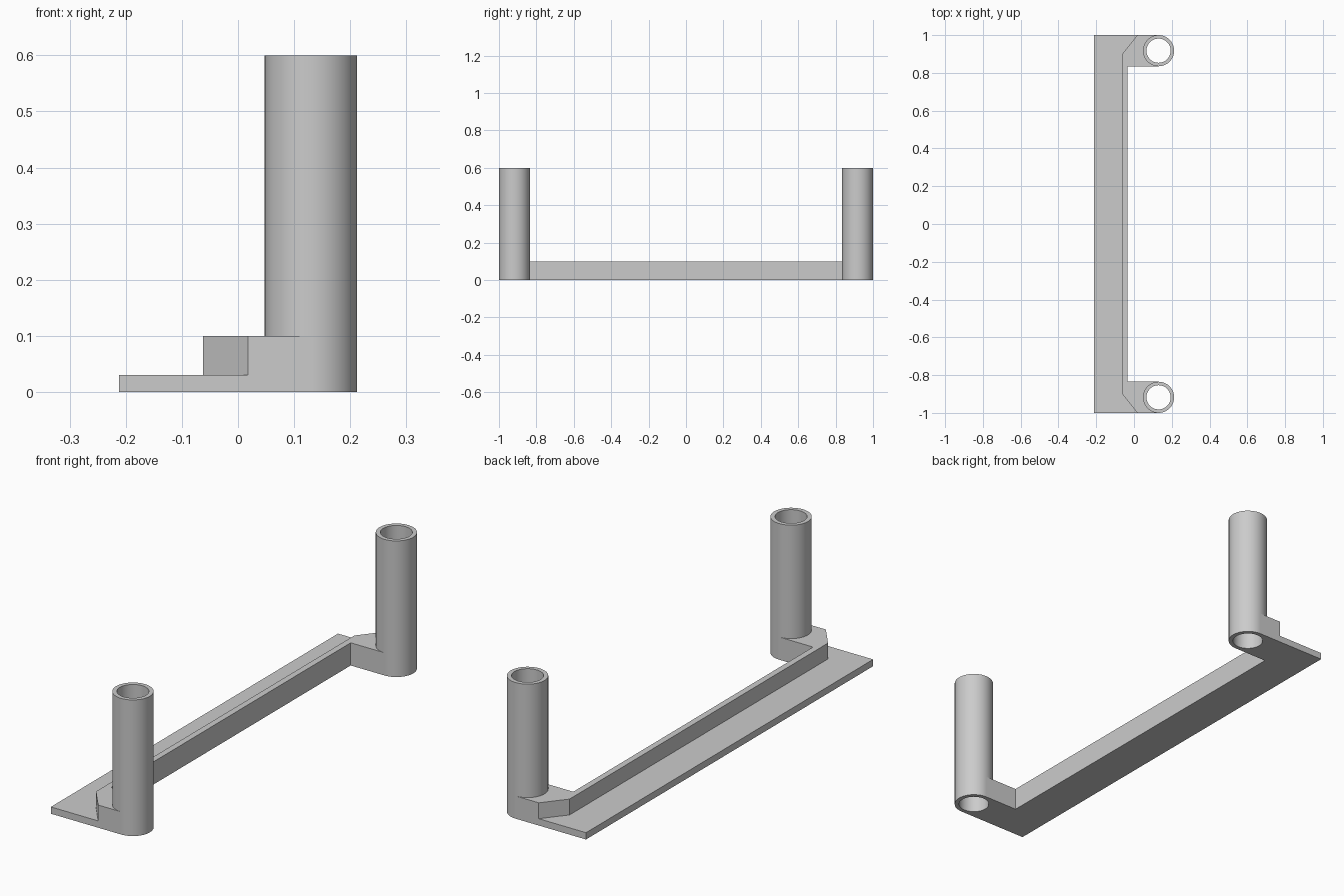
import bpy, bmesh, math

if "Cube" in bpy.data.objects:
    bpy.data.objects.remove(bpy.data.objects["Cube"], do_unlink=True)

# Main dimensions
X_BACK = -0.2125
X_WALL, X_INNER = -0.0625, -0.035
R_OUT, R_IN = 0.0825, 0.064
TUBE_X, TUBE_Y = 0.13, 0.9175
END, ARM = 1.0, TUBE_Y - R_OUT
BASE_T, WALL_H, TUBE_H = 0.03, 0.10, 0.60
SIDES = 64

grey = bpy.data.materials.new("plain grey")
grey.use_nodes = True
colour = (0.6, 0.6, 0.6, 1)
grey.diffuse_color = colour
grey.node_tree.nodes["Principled BSDF"].inputs["Base Color"].default_value = colour


def finish(name, bm):
    bmesh.ops.recalc_face_normals(bm, faces=bm.faces)
    mesh = bpy.data.meshes.new(name)
    bm.to_mesh(mesh)
    bm.free()
    mesh.materials.append(grey)
    obj = bpy.data.objects.new(name, mesh)
    bpy.context.collection.objects.link(obj)
    return obj


def extrude_outline(name, points, z0, z1):
    bm = bmesh.new()
    face = bm.faces.new([bm.verts.new((x, y, z0)) for x, y in points])
    result = bmesh.ops.extrude_face_region(bm, geom=[face], use_keep_orig=True)
    top = [v for v in result["geom"] if isinstance(v, bmesh.types.BMVert)]
    bmesh.ops.translate(bm, verts=top, vec=(0, 0, z1 - z0))
    return finish(name, bm)


def bracket_outline(back_points):
    """Symmetric C outline whose arms end against the tube walls."""
    half = [(X_INNER, ARM)]
    for i in range(SIDES // 2 + 1):
        a = 1.5 * math.pi - 2 * math.pi * i / SIDES
        half.append((TUBE_X + R_OUT * math.cos(a), TUBE_Y + R_OUT * math.sin(a)))
    half += back_points
    return half + [(x, -y) for x, y in reversed(half)]


def tube(name, y):
    bm = bmesh.new()
    rings = []
    for r, z in ((R_OUT, 0), (R_OUT, TUBE_H), (R_IN, TUBE_H), (R_IN, 0)):
        rings.append([bm.verts.new((TUBE_X + r * math.cos(2 * math.pi * i / SIDES),
                                    y + r * math.sin(2 * math.pi * i / SIDES), z))
                      for i in range(SIDES)])
    for k in range(4):
        a, b = rings[k], rings[(k + 1) % 4]
        for i in range(SIDES):
            j = (i + 1) % SIDES
            bm.faces.new((a[i], a[j], b[j], b[i]))
    obj = finish(name, bm)
    bpy.ops.object.select_all(action="DESELECT")
    obj.select_set(True)
    bpy.context.view_layer.objects.active = obj
    bpy.ops.object.shade_smooth_by_angle(angle=math.radians(30))


# Thin base plate with arms reaching to the tubes
extrude_outline("base_plate", bracket_outline([(X_BACK, END)]), 0, BASE_T)

# Raised rail with chamfered outer corners
extrude_outline("raised_rail", bracket_outline([(0.018, END), (X_WALL, 0.9)]),
                BASE_T, WALL_H)

# Open upright tubes at both ends
tube("front_tube", -TUBE_Y)
tube("back_tube", TUBE_Y)
